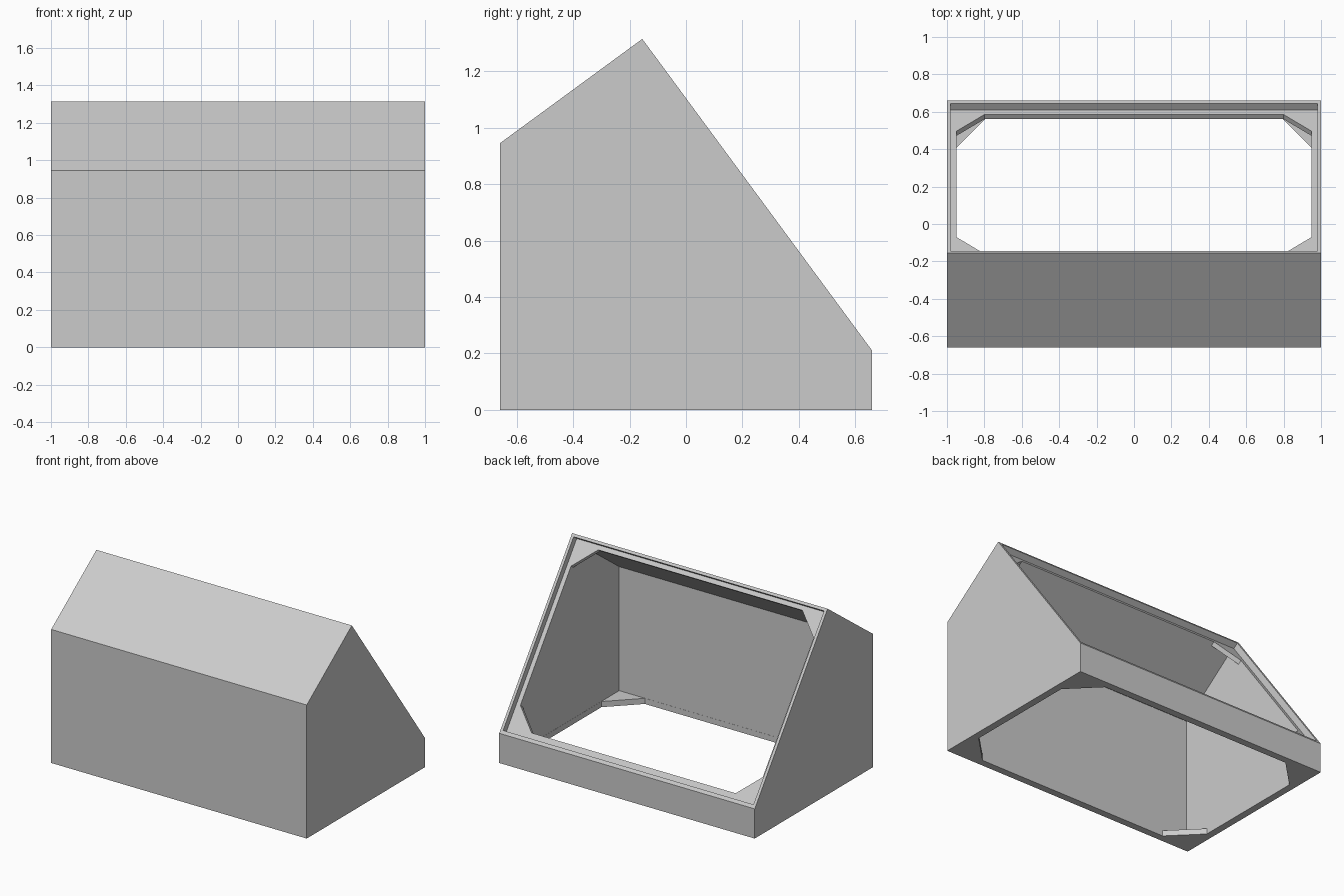
import bpy, bmesh
from mathutils import Vector

cube = bpy.data.objects.get("Cube")
if cube:
    bpy.data.objects.remove(cube, do_unlink=True)

grey = bpy.data.materials.new("light grey")
grey.use_nodes = True
grey.diffuse_color = (0.6, 0.6, 0.6, 1)
grey.node_tree.nodes["Principled BSDF"].inputs["Base Color"].default_value = (0.6, 0.6, 0.6, 1)

# Main dimensions
DEPTH = 0.66
WALL = 0.05
RECESS = 0.043
LIP = 0.074
ridge = Vector((0, -0.155, 1.315))
foot = Vector((0, DEPTH, 0.21))
down = (foot - ridge).normalized()
normal = Vector((0, -down.z, down.y))
length = (foot - ridge).length


def on_slope(x, s, d):
    """Point at width x, distance s below the ridge and depth d under the sloped face."""
    return ridge + down * s - normal * d + Vector((x, 0, 0))


def prism(name, points, vector):
    """Extrude a flat outline along a vector."""
    bm = bmesh.new()
    face = bm.faces.new([bm.verts.new(p) for p in points])
    ext = bmesh.ops.extrude_face_region(bm, geom=[face])
    verts = [v for v in ext["geom"] if isinstance(v, bmesh.types.BMVert)]
    bmesh.ops.translate(bm, verts=verts, vec=vector)
    bmesh.ops.recalc_face_normals(bm, faces=bm.faces)
    mesh = bpy.data.meshes.new(name)
    bm.to_mesh(mesh)
    bm.free()
    mesh.materials.append(grey)
    obj = bpy.data.objects.new(name, mesh)
    bpy.context.collection.objects.link(obj)
    return obj


def octagon(w, low, high, c):
    """Rectangle outline with clipped corners."""
    return [(-w + c, low), (w - c, low), (w, low + c), (w, high - c),
            (w - c, high), (-w + c, high), (-w, high - c), (-w, low + c)]


# Outer housing
profile = [(-DEPTH, 0), (DEPTH, 0), (foot.y, foot.z), (ridge.y, ridge.z), (-DEPTH, 0.945)]
housing = prism("housing", [(-1, y, z) for y, z in profile], Vector((2, 0, 0)))

# Hollow interior, leaving a thin floor layer for the corner braces
inner = DEPTH - WALL
side = 1 - WALL
top = on_slope(0, WALL, LIP)
front_top = on_slope(0, WALL, (on_slope(0, WALL, 0).y + inner) / normal.y)
start = on_slope(0, 0, LIP)
lip_foot = start + down * ((inner - start.y) / down.y)
hollow = [(-inner, 0.04), (inner, 0.04), (inner, lip_foot.z),
          (top.y, top.z), (-inner, front_top.z)]
cutters = [prism("hollow_cutter", [(-side, y, z) for y, z in hollow], Vector((2 * side, 0, 0)))]

# Shallow panel recess in the sloped face
low, high = 0.02, length - 0.025
corners = [(-0.98, low), (0.98, low), (0.98, high), (-0.98, high)]
cutters.append(prism("recess_cutter", [on_slope(x, s, -0.1) for x, s in corners],
                     -normal * (RECESS + 0.1)))

# Clipped-corner opening through the sloped face
outline = octagon(side - 0.001, WALL + 0.001, length - 0.067, 0.15)
cutters.append(prism("window_cutter", [on_slope(x, s, 0.02) for x, s in outline],
                     -normal * (LIP - 0.01)))

# Clipped-corner opening in the base
outline = octagon(side - 0.001, -inner + 0.001, inner - 0.001, 0.2)
cutters.append(prism("base_cutter", [(x, y, -0.05) for x, y in outline], Vector((0, 0, 0.1))))

# Carve the housing
bpy.context.view_layer.objects.active = housing
for cutter in cutters:
    cutter.hide_render = True
    mod = housing.modifiers.new(cutter.name, "BOOLEAN")
    mod.operation = "DIFFERENCE"
    mod.solver = "EXACT"
    mod.object = cutter
    bpy.ops.object.modifier_apply(modifier=mod.name)
for cutter in cutters:
    bpy.data.objects.remove(cutter, do_unlink=True)
